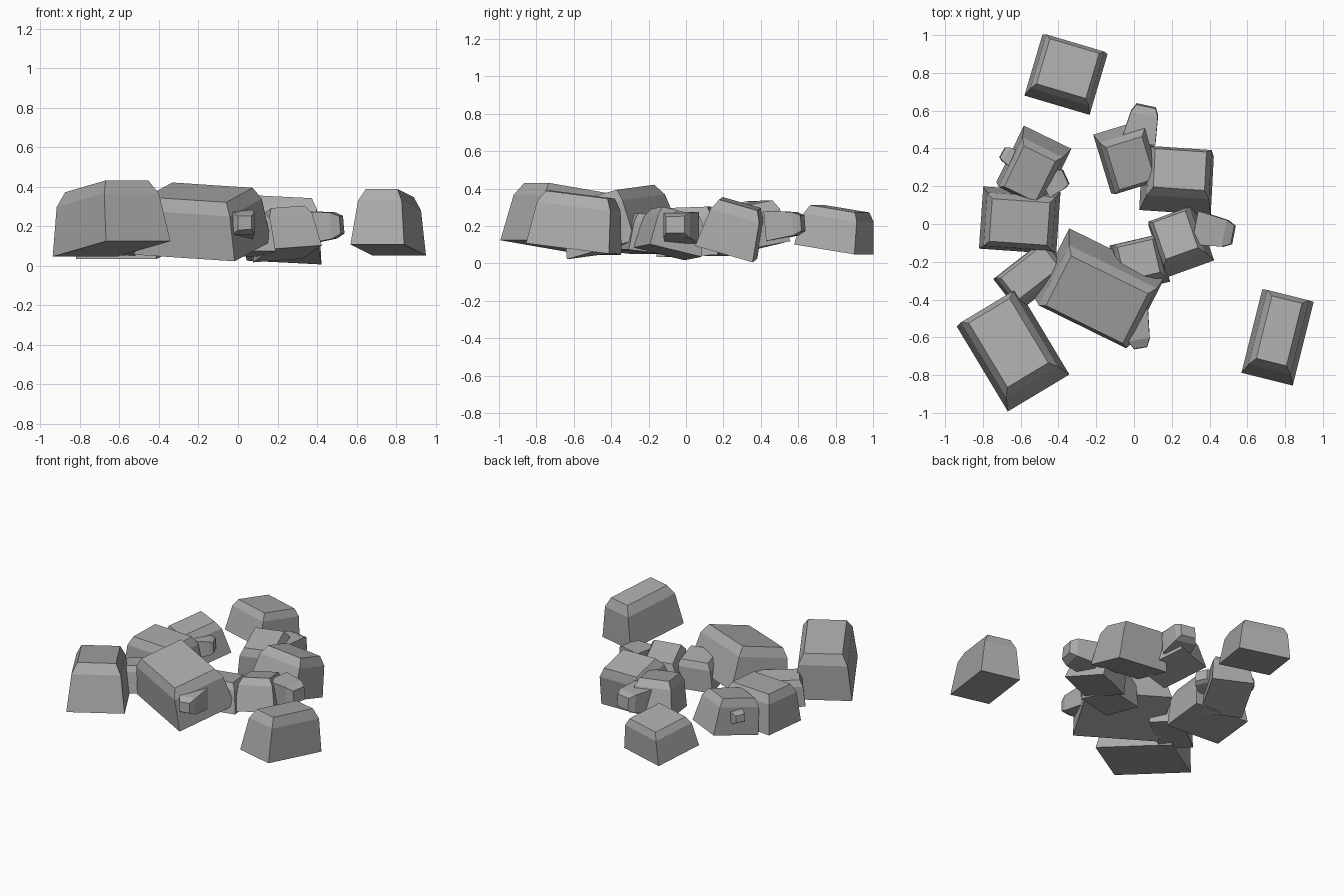
import bpy, bmesh
from math import radians
from mathutils import Matrix, Vector

cube = bpy.data.objects.get("Cube")
if cube:
    bpy.data.objects.remove(cube, do_unlink=True)

# One grey stone material
stone = bpy.data.materials.new("grey_stone")
stone.use_nodes = True
grey = (0.41, 0.41, 0.40, 1)
stone.diffuse_color = grey
bsdf = next(n for n in stone.node_tree.nodes if n.type == 'BSDF_PRINCIPLED')
bsdf.inputs["Base Color"].default_value = grey
bsdf.inputs["Roughness"].default_value = 0.9


def rock(name, base, width, depth, height, yaw, pitch=0, roll=0):
    """Tapered block with a chamfered top; pitch lifts its back, roll its right side."""
    bm = bmesh.new()
    rings = []
    for level, inset in ((0, 0), (0.78, 0.09), (1, 0.2)):
        hx, hy = width / 2 - inset * height, depth / 2 - inset * height
        rings.append([bm.verts.new((sx * hx, sy * hy, level * height))
                      for sx, sy in ((-1, -1), (1, -1), (1, 1), (-1, 1))])
    for low, high in zip(rings, rings[1:]):
        for i in range(4):
            j = (i + 1) % 4
            bm.faces.new((low[i], low[j], high[j], high[i]))
    bm.faces.new(rings[0][::-1])
    bm.faces.new(rings[-1])
    mesh = bpy.data.meshes.new(name)
    bm.to_mesh(mesh)
    bm.free()
    mesh.materials.append(stone)
    obj = bpy.data.objects.new(name, mesh)
    bpy.context.collection.objects.link(obj)
    obj.matrix_world = (Matrix.Translation(Vector(base))
                        @ Matrix.Rotation(radians(yaw), 4, 'Z')
                        @ Matrix.Rotation(radians(pitch), 4, 'X')
                        @ Matrix.Rotation(radians(-roll), 4, 'Y'))


# Loose outer boulders
rock("back_boulder", (-.36, .79, .075), .36, .34, .22, -16.5, -9)
rock("right_boulder", (.76, -.60, .08), .28, .46, .29, -14, -7)
rock("front_boulder", (-.64, -.67, .085), .38, .53, .32, 31, -8.5)

# Clustered boulders
rock("large_boulder", (-.18, -.33, .09), .57, .42, .29, -27, 14, -3.5)
rock("left_boulder", (-.605, .02, .04), .41, .33, .26, -4, 2)
rock("left_back_boulder", (-.53, .31, .075), .28, .34, .24, -26, 12)
rock("middle_back_boulder", (-.03, .36, .09), .29, .33, .23, 17, 10)
rock("right_back_boulder", (.225, .215, .06), .38, .32, .27, -3, -16, -3)
rock("right_middle_boulder", (.25, -.10, .06), .27, .30, .22, 19, -13, 4)
rock("centre_boulder", (.03, -.21, .06), .27, .26, .20, 13, -6)
rock("left_front_boulder", (-.54, -.27, .06), .35, .22, .18, 38, -5)

# Small stones jutting sideways out of the boulders
rock("back_stone", (.025, .44, .20), .18, .16, .19, 168, 85)
rock("right_stone", (.33, -.02, .19), .18, .17, .20, 87, 85, 8)
rock("front_stone", (.0, -.46, .21), .15, .15, .20, 18, 88, 8)
rock("left_stone", (-.61, .33, .20), .10, .09, .10, -100, 85, 20)
rock("inner_stone", (-.47, .20, .20), .13, .12, .12, 115, 85)
